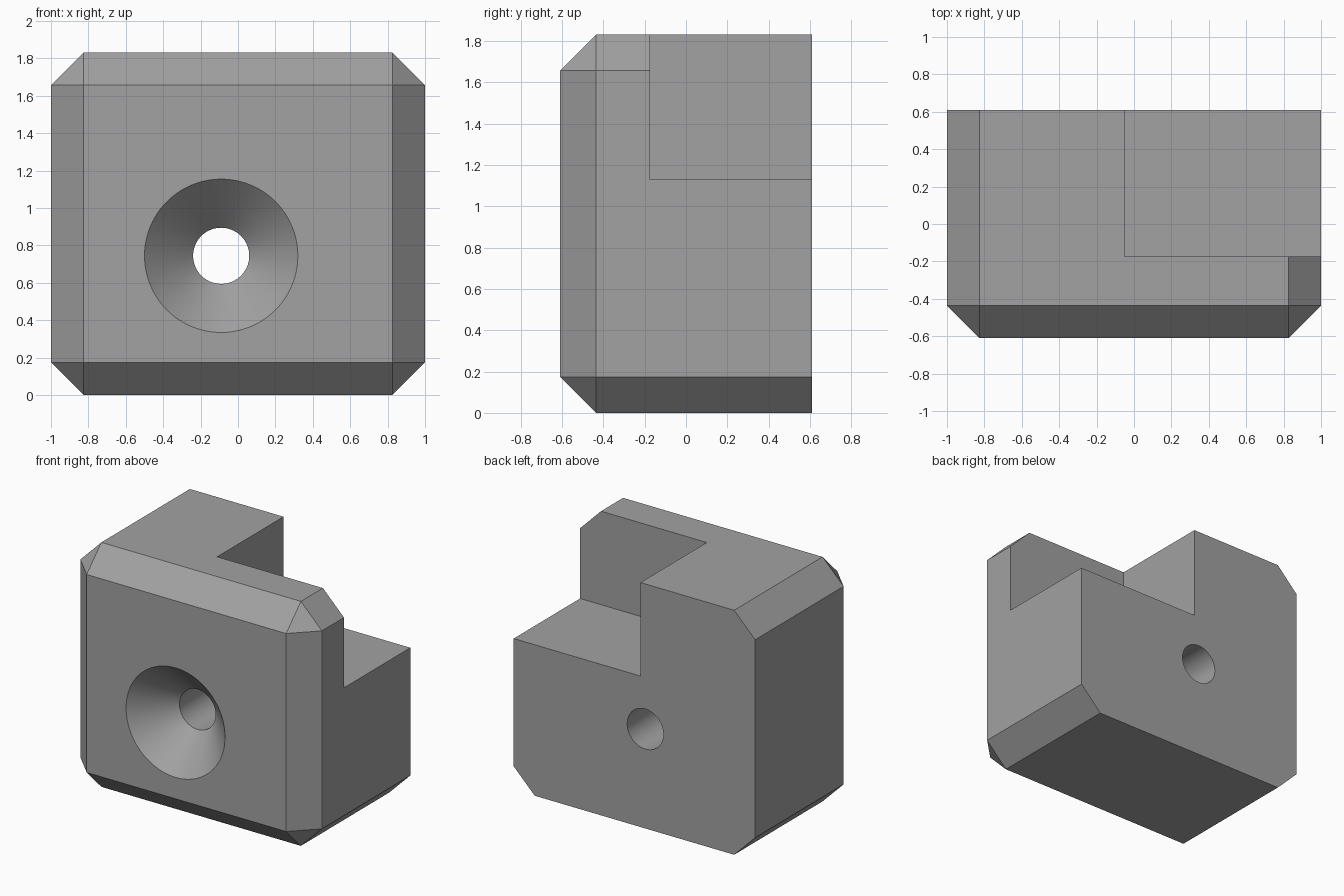
import bpy, bmesh, math
from mathutils import Vector

if "Cube" in bpy.data.objects:
    bpy.data.objects.remove(bpy.data.objects["Cube"])

X, Y, H, C = 1.0, 0.61, 1.83, 0.174      # half width, half depth, height, chamfer
HOLE_X, HOLE_Z = -0.09, 0.744            # screw hole axis
R_HOLE, R_SINK = 0.15, 0.41              # 90 degree countersink
SIDES = 96

grey = bpy.data.materials.new("grey")
grey.diffuse_color = (0.36, 0.36, 0.36, 1)
grey.use_nodes = True
grey.node_tree.nodes["Principled BSDF"].inputs["Base Color"].default_value = grey.diffuse_color


def make_object(name, bm):
    bmesh.ops.recalc_face_normals(bm, faces=bm.faces)
    mesh = bpy.data.meshes.new(name)
    bm.to_mesh(mesh)
    bm.free()
    mesh.materials.append(grey)
    obj = bpy.data.objects.new(name, mesh)
    bpy.context.collection.objects.link(obj)
    return obj


def box(bm, lo, hi):
    ret = bmesh.ops.create_cube(bm, size=1)
    for v in ret["verts"]:
        v.co = Vector([l + (h - l) * (c + 0.5) for l, h, c in zip(lo, hi, v.co)])


# Block with every edge chamfered except those around the flat back
bm = bmesh.new()
box(bm, (-X, -Y, 0), (X, Y, H))
edges = [e for e in bm.edges if min(v.co.y for v in e.verts) < 0
         and not (abs(e.verts[0].co.x) == 0)]
bmesh.ops.bevel(bm, geom=edges, offset=C, offset_type='OFFSET',
                segments=1, profile=0.5, affect='EDGES')
body = make_object("block", bm)

# Corner notch cutter at the back right of the top
bm = bmesh.new()
box(bm, (-0.05, -0.175, 1.13), (X + 0.5, Y + 0.5, H + 0.5))
notch = make_object("notch_cutter", bm)

# Countersunk hole cutter: stacked rings along y
bm = bmesh.new()
rings = []
for y, r in ((-Y - 0.1, R_SINK + 0.1), (-Y + R_SINK - R_HOLE, R_HOLE), (Y + 0.1, R_HOLE)):
    rings.append([bm.verts.new((HOLE_X + r * math.cos(a), y, HOLE_Z + r * math.sin(a)))
                  for a in (2 * math.pi * i / SIDES for i in range(SIDES))])
for a, b in zip(rings, rings[1:]):
    for i in range(SIDES):
        j = (i + 1) % SIDES
        bm.faces.new((a[i], a[j], b[j], b[i]))
bm.faces.new(rings[0])
bm.faces.new(rings[-1])
hole = make_object("hole_cutter", bm)

# Cut, then drop the cutters
bpy.context.view_layer.objects.active = body
body.select_set(True)
for cutter in (notch, hole):
    mod = body.modifiers.new(cutter.name, 'BOOLEAN')
    mod.operation = 'DIFFERENCE'
    mod.solver = 'EXACT'
    mod.object = cutter
    bpy.ops.object.modifier_apply(modifier=mod.name)
    bpy.data.objects.remove(cutter)

bpy.ops.object.shade_smooth_by_angle(angle=math.radians(25))
